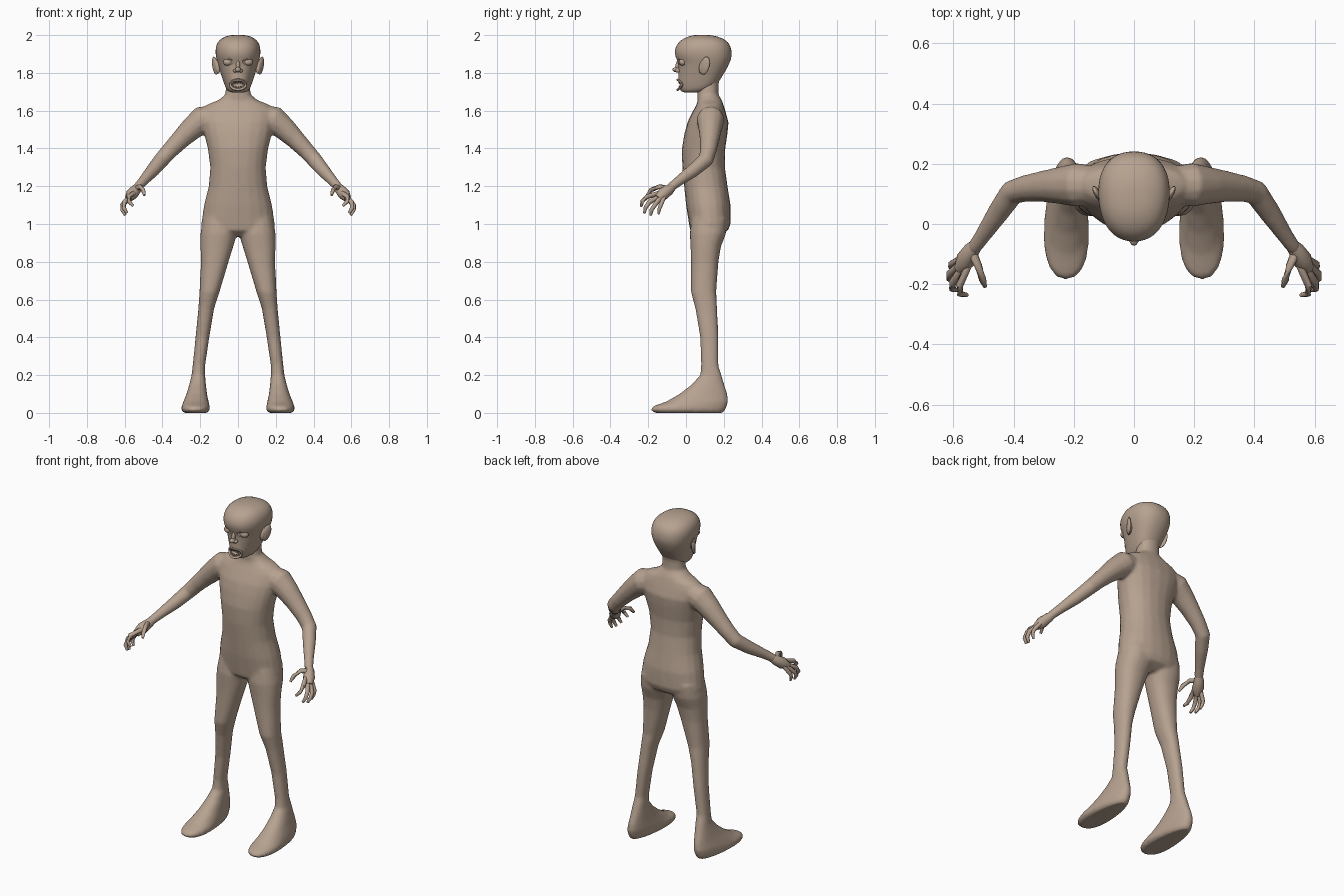
import bpy, bmesh, math
from mathutils import Vector, Matrix

if "Cube" in bpy.data.objects:
    bpy.data.objects.remove(bpy.data.objects["Cube"])

skin = bpy.data.materials.new("skin_brown")
skin.diffuse_color = (0.47, 0.36, 0.28, 1)
skin.use_nodes = True
skin.node_tree.nodes["Principled BSDF"].inputs["Base Color"].default_value = skin.diffuse_color


def finish(name, bm, angle=60):
    bmesh.ops.recalc_face_normals(bm, faces=bm.faces[:])
    me = bpy.data.meshes.new(name)
    bm.to_mesh(me)
    bm.free()
    ob = bpy.data.objects.new(name, me)
    bpy.context.collection.objects.link(ob)
    me.materials.append(skin)
    select(ob)
    bpy.ops.object.shade_smooth_by_angle(angle=math.radians(angle))
    return ob


def select(*obs):
    bpy.ops.object.select_all(action='DESELECT')
    for o in obs:
        o.select_set(True)
    bpy.context.view_layer.objects.active = obs[0]


def apply_mod(ob, kind, **props):
    select(ob)
    m = ob.modifiers.new(kind, kind)
    for k, v in props.items():
        setattr(m, k, v)
    bpy.ops.object.modifier_apply(modifier=m.name)


def skin_rings(bm, rings):
    loops = [[bm.verts.new(p) for p in r] for r in rings]
    n = len(loops[0])
    for a, b in zip(loops, loops[1:]):
        for i in range(n):
            bm.faces.new((a[i], a[(i + 1) % n], b[(i + 1) % n], b[i]))
    bm.faces.new(loops[0])
    bm.faces.new(loops[-1])


def level_loft(bm, rows, n=20, power=0.9):
    """rows: z, x left, x right, y front, y back, widening toward the back"""
    rings = []
    for z, x0, x1, y0, y1, t in rows:
        ring = []
        for i in range(n):
            a = 2 * math.pi * i / n
            c, s = math.cos(a), math.sin(a)
            c = math.copysign(abs(c) ** power, c)
            s = math.copysign(abs(s) ** power, s)
            ring.append(((x0 + x1) / 2 + (x1 - x0) / 2 * c * (1 + t * s),
                         (y0 + y1) / 2 + (y1 - y0) / 2 * s, z))
        rings.append(ring)
    skin_rings(bm, rings)


def tube(bm, pts, n=10, side=1):
    """pts: x, y, z, radius along a limb"""
    ps = [Vector((p[0] * side, p[1], p[2])) for p in pts]
    rings = []
    for i, p in enumerate(ps):
        d = (ps[min(i + 1, len(ps) - 1)] - ps[max(i - 1, 0)]).normalized()
        u = d.cross(Vector((0, 1, 0.3))).normalized()
        v = d.cross(u)
        r = pts[i][3]
        rings.append([p + r * (math.cos(2 * math.pi * k / n) * u
                               + math.sin(2 * math.pi * k / n) * v) for k in range(n)])
    skin_rings(bm, rings)


def ball(bm, loc, size, rot=(0, 0, 0), seg=14):
    m = Matrix.Translation(loc)
    for a, ax in zip(rot, 'XYZ'):
        m = m @ Matrix.Rotation(a, 4, ax)
    bmesh.ops.create_uvsphere(bm, u_segments=seg, v_segments=seg // 2 + 1, radius=1,
                              matrix=m @ Matrix.Diagonal((*size, 1)))


parts = []
# Torso and neck
bm = bmesh.new()
level_loft(bm, [(z, -w, w, f, b, t) for z, w, f, b, t in (
    (0.935, .09, .06, .17, 0), (0.965, .185, .022, .222, 0), (1.0, .195, .016, .236, 0),
    (1.1, .18, .0, .236, 0), (1.2, .155, -.01, .22, 0), (1.3, .147, -.02, .206, 0),
    (1.4, .16, -.022, .208, 0), (1.48, .18, -.008, .22, 0), (1.54, .195, .008, .225, .03),
    (1.6, .195, .038, .208, .05), (1.632, .165, .055, .198, .05), (1.655, .105, .062, .19, 0),
    (1.685, .068, .06, .172, 0), (1.74, .062, .06, .172, 0), (1.8, .07, .06, .19, 0))])
parts.append(finish("torso", bm))

for side, tag in ((1, "left"), (-1, "right")):
    # Leg running down into the long foot
    bm = bmesh.new()
    level_loft(bm, [(z, side * a, side * b, f, k, t) for z, a, b, f, k, t in (
        (1.03, .02, .185, .03, .22, 0), (.95, .004, .199, .02, .212, 0),
        (.88, .025, .199, .024, .185, 0), (.8, .05, .196, .026, .172, 0),
        (.64, .098, .204, .026, .16, 0), (.55, .127, .21, .05, .165, 0),
        (.4, .152, .225, .075, .172, 0), (.25, .174, .24, .08, .172, 0),
        (.2, .174, .246, .075, .188, 0), (.15, .17, .258, .03, .203, -.1),
        (.1, .165, .272, -.035, .22, -.2), (.06, .157, .288, -.105, .225, -.2),
        (.035, .152, .297, -.175, .217, -.22), (.015, .152, .298, -.187, .208, -.22),
        (.0, .165, .285, -.165, .195, -.22))])
    parts.append(finish(tag + "_leg", bm))
    # Arm, bent forward at the elbow
    bm = bmesh.new()
    tube(bm, [(.11, .13, 1.575, .06), (.19, .13, 1.552, .074), (.245, .128, 1.505, .063),
              (.3, .125, 1.452, .053), (.36, .118, 1.39, .045), (.405, .105, 1.34, .042),
              (.45, .04, 1.285, .037), (.5, -.035, 1.23, .028), (.535, -.085, 1.19, .024)],
         12, side)
    parts.append(finish(tag + "_arm", bm))

# Blend torso and limbs into one skin
select(*parts)
bpy.ops.object.join()
body = parts[0]
body.name = "body"
apply_mod(body, 'REMESH', mode='VOXEL', voxel_size=0.008)
apply_mod(body, 'SMOOTH', factor=0.5, iterations=8)
apply_mod(body, 'DECIMATE', ratio=0.4)
select(body)
bpy.ops.object.shade_smooth_by_angle(angle=math.radians(60))

# Hands: palm, four curled fingers and thumb
fingers = [
    [(.55, -.135, 1.165, .013), (.58, -.205, 1.145, .013), (.578, -.232, 1.12, .011), (.555, -.236, 1.095, .007)],
    [(.565, -.135, 1.15, .013), (.603, -.195, 1.115, .013), (.604, -.215, 1.085, .011), (.588, -.22, 1.058, .007)],
    [(.575, -.13, 1.145, .013), (.613, -.165, 1.1, .012), (.613, -.182, 1.075, .011), (.597, -.187, 1.047, .007)],
    [(.575, -.115, 1.145, .012), (.607, -.133, 1.1, .011), (.608, -.142, 1.078, .010), (.598, -.146, 1.053, .006)],
    [(.54, -.09, 1.185, .016), (.517, -.14, 1.198, .013), (.503, -.185, 1.18, .012), (.495, -.207, 1.152, .007)]]
for side, tag in ((1, "left"), (-1, "right")):
    bm = bmesh.new()
    tube(bm, [(.52, -.065, 1.205, .02), (.538, -.085, 1.185, .027),
              (.56, -.12, 1.16, .033), (.58, -.15, 1.135, .02)], 10, side)
    for f in fingers:
        tube(bm, f, 8, side)
    finish(tag + "_hand", bm)

# Head: jaw, face and large cranium
bm = bmesh.new()
level_loft(bm, [(z, -w, w, f, b, t) for z, w, f, b, t in (
    (1.695, .035, -.015, .07, .1), (1.705, .056, -.03, .12, .2), (1.735, .07, -.042, .165, .2),
    (1.77, .082, -.04, .185, .15), (1.8, .092, -.04, .204, .12), (1.83, .102, -.04, .222, .1),
    (1.86, .111, -.044, .235, .08), (1.885, .118, -.058, .243, .06), (1.92, .121, -.062, .243, .06),
    (1.95, .115, -.05, .233, .06), (1.975, .1, -.028, .213, .05), (1.993, .07, .01, .17, 0),
    (2.002, .03, .05, .12, 0))], 24, 0.88)
head = finish("head", bm)
apply_mod(head, 'SUBSURF', levels=1)

# Cut the open mouth and eye sockets
bm = bmesh.new()
ball(bm, (0, -.045, 1.737), (.04, .035, .024))
for s in (1, -1):
    ball(bm, (s * .052, -.05, 1.857), (.032, .022, .021))
cutter = finish("face_cutter", bm)
cutter.hide_render = True
apply_mod(head, 'BOOLEAN', operation='DIFFERENCE', object=cutter, solver='EXACT')
bpy.data.objects.remove(cutter)
select(head)
bpy.ops.object.shade_smooth_by_angle(angle=math.radians(50))

# Eyes
bm = bmesh.new()
for s in (1, -1):
    ball(bm, (s * .052, -.016, 1.857), (.027, .022, .02))
finish("eyes", bm)

# Nose with nostril wings
bm = bmesh.new()
ball(bm, (0, -.05, 1.817), (.016, .022, .014))
ball(bm, (0, -.04, 1.84), (.011, .016, .032), (-.25, 0, 0))
for s in (1, -1):
    ball(bm, (s * .015, -.043, 1.812), (.011, .015, .01))
finish("nose", bm)

# Lips around the mouth opening
bm = bmesh.new()
rings = []
for i in range(25):
    a = 2 * math.pi * i / 24
    c, s = math.cos(a), math.sin(a)
    o = Vector((.042 * c, -.044 + .022 * c * c, 1.737 + .026 * s))
    rings.append([o + Vector((c * math.cos(b), -math.sin(b), s * math.cos(b))) * .007
                  for b in (k * math.pi / 3 for k in range(6))])
skin_rings(bm, rings)
finish("lips", bm)

# Teeth
bm = bmesh.new()
for i in range(-2, 3):
    for z, d in ((1.752, -1), (1.721, 1)):
        x = i * .0125 + d * .002
        bmesh.ops.create_cone(bm, cap_ends=True, segments=6, radius1=.006, radius2=.003,
                              depth=.015, matrix=Matrix.Translation((x, -.036 + 7 * x * x, z - .0015 * i * i * -d))
                              @ Matrix.Rotation(math.pi if d < 0 else 0, 4, 'X'))
finish("teeth", bm)

# Ears, tilted back and flared out
for s, tag in ((1, "left"), (-1, "right")):
    bm = bmesh.new()
    ball(bm, (s * .121, .1, 1.838), (.011, .027, .05), (-.25, s * .18, -s * .45))
    ball(bm, (s * .108, .088, 1.835), (.014, .018, .04), (-.25, s * .1, 0))
    finish(tag + "_ear", bm)
